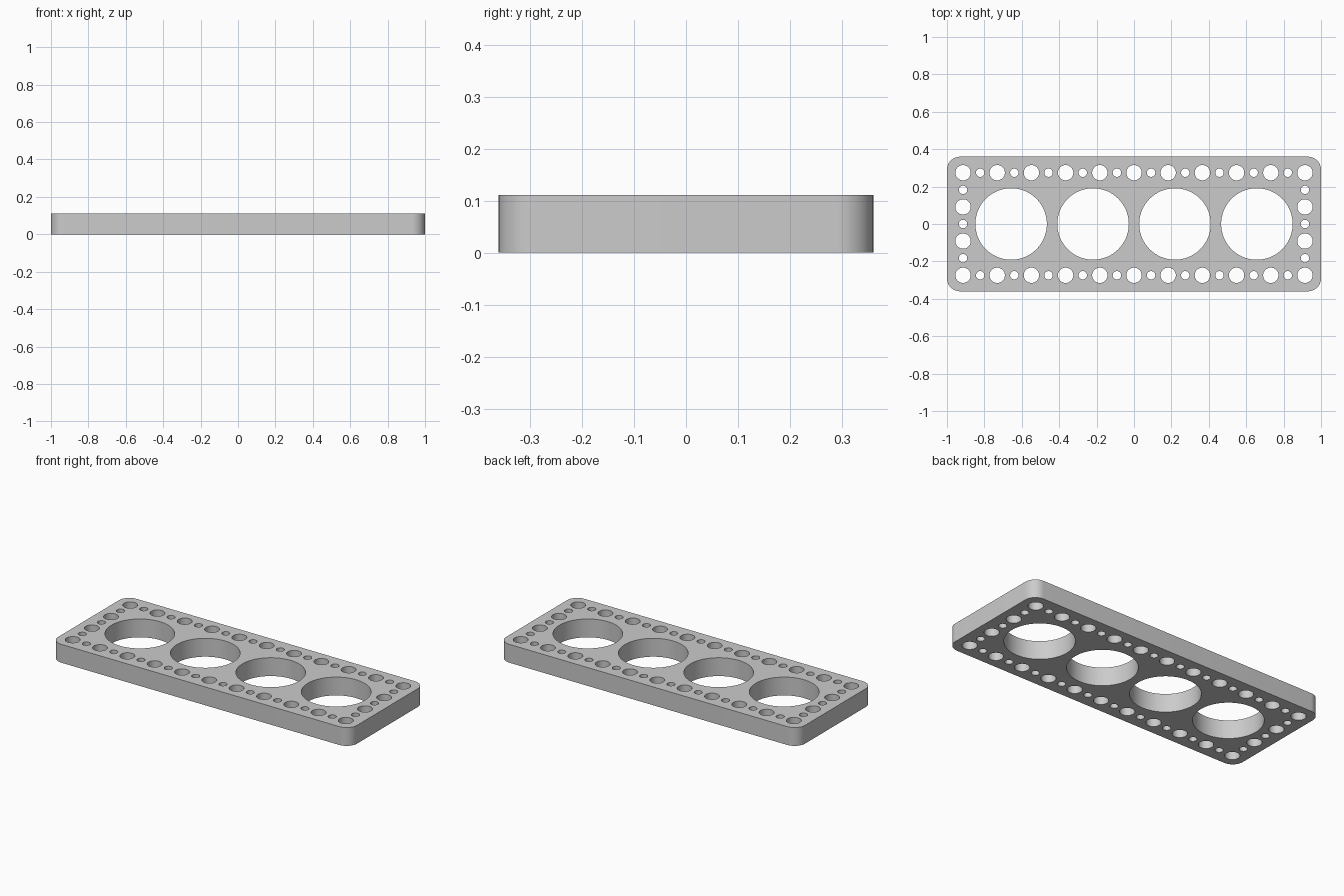
import bpy
import bmesh
from math import cos, sin, pi, radians

cube = bpy.data.objects.get("Cube")
if cube:
    bpy.data.objects.remove(cube, do_unlink=True)

HALF_X, HALF_Y, HEIGHT, CORNER = 1.0, 0.36, 0.111, 0.07
PITCH = 0.0914                      # spacing of the small border holes
BORE, WIDE, NARROW = 0.191, 0.041, 0.0225

grey = bpy.data.materials.new("light grey")
grey.use_nodes = True
colour = (0.6, 0.6, 0.6, 1)
grey.diffuse_color = colour
grey.node_tree.nodes["Principled BSDF"].inputs["Base Color"].default_value = colour

bm = bmesh.new()


def add_loop(points):
    verts = [bm.verts.new((x, y, 0)) for x, y in points]
    for a, b in zip(verts, verts[1:] + verts[:1]):
        bm.edges.new((a, b))


def arc(cx, cy, r, start, sweep, steps):
    return [(cx + r * cos(start + sweep * i / steps),
             cy + r * sin(start + sweep * i / steps)) for i in range(steps)]


def add_hole(x, y, r, sides):
    add_loop(arc(x, y, r, 0, 2 * pi, sides))


# Rounded rectangular outline
outline = []
for k, (sx, sy) in enumerate([(1, 1), (-1, 1), (-1, -1), (1, -1)]):
    cx, cy = sx * (HALF_X - CORNER), sy * (HALF_Y - CORNER)
    outline += arc(cx, cy, CORNER, k * pi / 2, pi / 2, 12)
    outline.append((cx + CORNER * cos((k + 1) * pi / 2),
                    cy + CORNER * sin((k + 1) * pi / 2)))
add_loop(outline)

# Four large bores
for i in range(4):
    add_hole((i - 1.5) * 0.438, 0, BORE, 96)

# Border of alternating wide and narrow holes
for i in range(-10, 11):
    for j in range(-3, 4):
        if abs(i) == 10 or abs(j) == 3:
            wide = (i % 2 == 0) if abs(j) == 3 else (j % 2 != 0)
            add_hole(i * PITCH, j * PITCH, WIDE if wide else NARROW, 40 if wide else 28)

# Fill the outline around the holes and raise it into a plate
bmesh.ops.triangle_fill(bm, use_beauty=True, use_dissolve=False,
                        edges=bm.edges[:], normal=(0, 0, 1))
raised = bmesh.ops.extrude_face_region(bm, geom=bm.faces[:])
top = [g for g in raised["geom"] if isinstance(g, bmesh.types.BMVert)]
bmesh.ops.translate(bm, verts=top, vec=(0, 0, HEIGHT))
bmesh.ops.recalc_face_normals(bm, faces=bm.faces[:])

mesh = bpy.data.meshes.new("perforated_plate")
bm.to_mesh(mesh)
bm.free()
mesh.materials.append(grey)
plate = bpy.data.objects.new("perforated_plate", mesh)
bpy.context.collection.objects.link(plate)

bpy.ops.object.select_all(action="DESELECT")
plate.select_set(True)
bpy.context.view_layer.objects.active = plate
bpy.ops.object.shade_smooth_by_angle(angle=radians(30))
